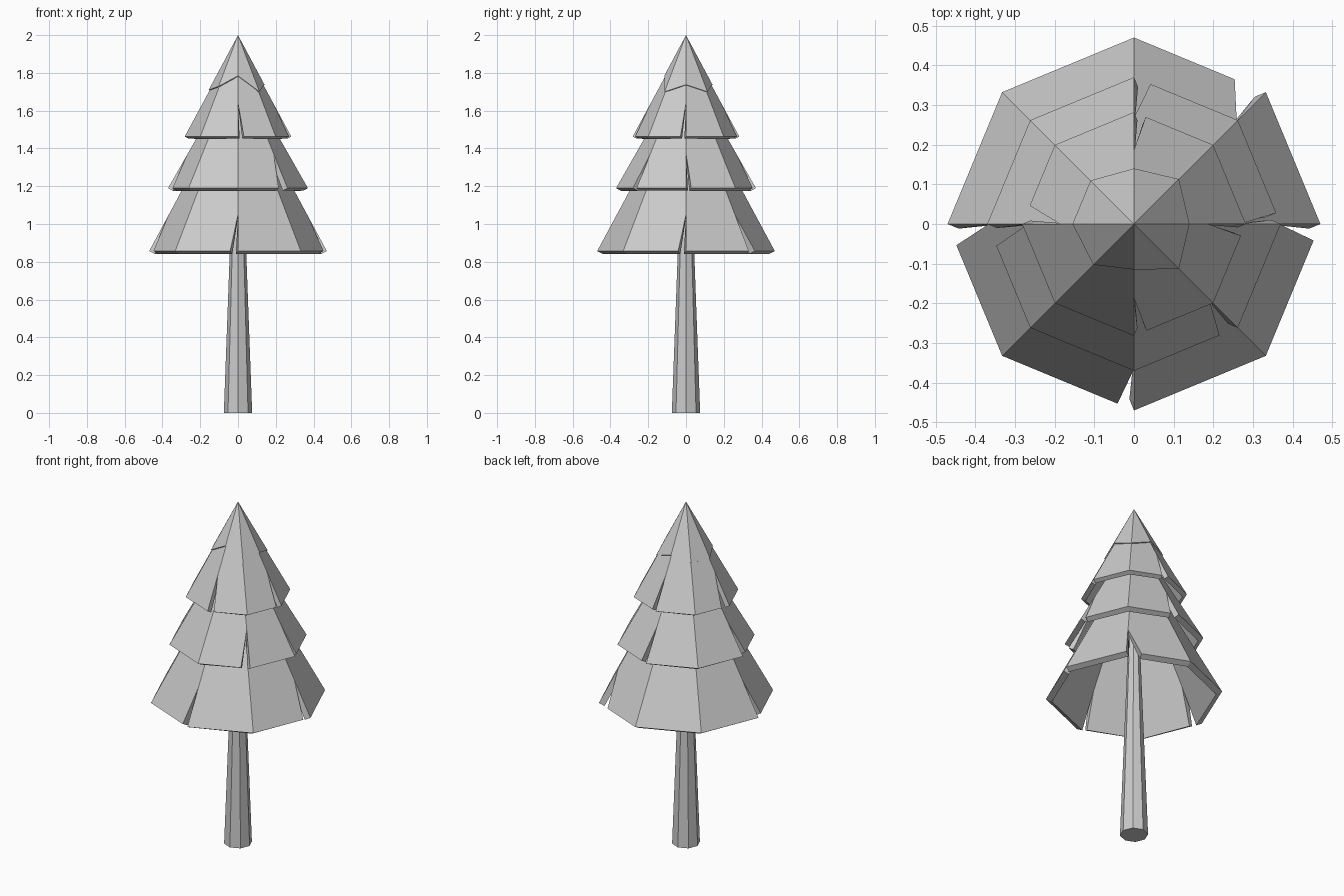
import bpy, bmesh, math
from mathutils import Vector

if "Cube" in bpy.data.objects:
    bpy.data.objects.remove(bpy.data.objects["Cube"])

N = 8  # all parts are octagonal with corners on the axes


def ring_point(i, r, z):
    a = 2 * math.pi * i / N
    return Vector((r * math.cos(a), r * math.sin(a), z))


def make_object(name, bm, thickness=0):
    bmesh.ops.remove_doubles(bm, verts=bm.verts, dist=0.0005)
    bmesh.ops.recalc_face_normals(bm, faces=bm.faces)
    # open shells: make sure the faces point away from the trunk axis
    if thickness and sum(f.normal.z for f in bm.faces) < 0:
        bmesh.ops.reverse_faces(bm, faces=bm.faces)
    mesh = bpy.data.meshes.new(name)
    bm.to_mesh(mesh)
    bm.free()
    ob = bpy.data.objects.new(name, mesh)
    bpy.context.collection.objects.link(ob)
    if thickness:
        mod = ob.modifiers.new("shell", 'SOLIDIFY')
        mod.thickness = thickness
        mod.offset = -1
        mod.use_even_offset = True
    return ob


def tier(name, top, rim, slit_z, slits, thickness):
    """Sloped skirt; slits maps corner -> gap width (sign = side of the ridge)."""
    (rt, zt), (rb, zb) = top, rim
    r_slit = rt + (rb - rt) * (zt - slit_z) / (zt - zb)
    bm = bmesh.new()
    for i in range(N):
        j = (i + 1) % N
        a, b = ring_point(i, rb, zb), ring_point(j, rb, zb)
        along = (b - a).normalized()
        if slits.get(i, 0) > 0:
            a = a + along * slits[i]
        if slits.get(j, 0) < 0:
            b = b + along * slits[j]
        pts = [ring_point(i, rt, zt)]
        if i in slits:
            pts.append(ring_point(i, r_slit, slit_z))
        pts += [a, b]
        if j in slits:
            pts.append(ring_point(j, r_slit, slit_z))
        pts.append(ring_point(j, rt, zt))
        bm.faces.new([bm.verts.new(p) for p in pts])
    return make_object(name, bm, thickness)


# tapered trunk
bm = bmesh.new()
low = [bm.verts.new(ring_point(i, 0.075, 0)) for i in range(N)]
high = [bm.verts.new(ring_point(i, 0.027, 1.3)) for i in range(N)]
bm.faces.new(low)
bm.faces.new(high)
for i in range(N):
    j = (i + 1) % N
    bm.faces.new((low[i], low[j], high[j], high[i]))
make_object("trunk", bm)

# branch skirts, split along some ridges
tier("lower_branches", (0.10, 1.545), (0.47, 0.857), 1.05,
     {0: -0.045, 1: 0.085, 4: 0.058, 6: -0.045}, 0.034)
tier("middle_branches", (0.08, 1.70), (0.37, 1.19), 1.37,
     {0: 0.03, 2: -0.045, 4: 0.06, 7: -0.05}, 0.03)
tier("upper_branches", (0.06, 1.875), (0.282, 1.463), 1.64,
     {0: -0.032, 2: -0.032, 4: -0.05, 6: 0.034}, 0.025)

# treetop cap with an uneven rim
bm = bmesh.new()
tip = bm.verts.new((0, 0, 2))
radii = [0.14, 0.16, 0.14, 0.155, 0.155, 0.145, 0.115, 0.16]
edge = [bm.verts.new(ring_point(i, r, 2 - 1.87 * r)) for i, r in enumerate(radii)]
for i in range(N):
    bm.faces.new((edge[i], edge[(i + 1) % N], tip))
make_object("treetop", bm, 0.02)
